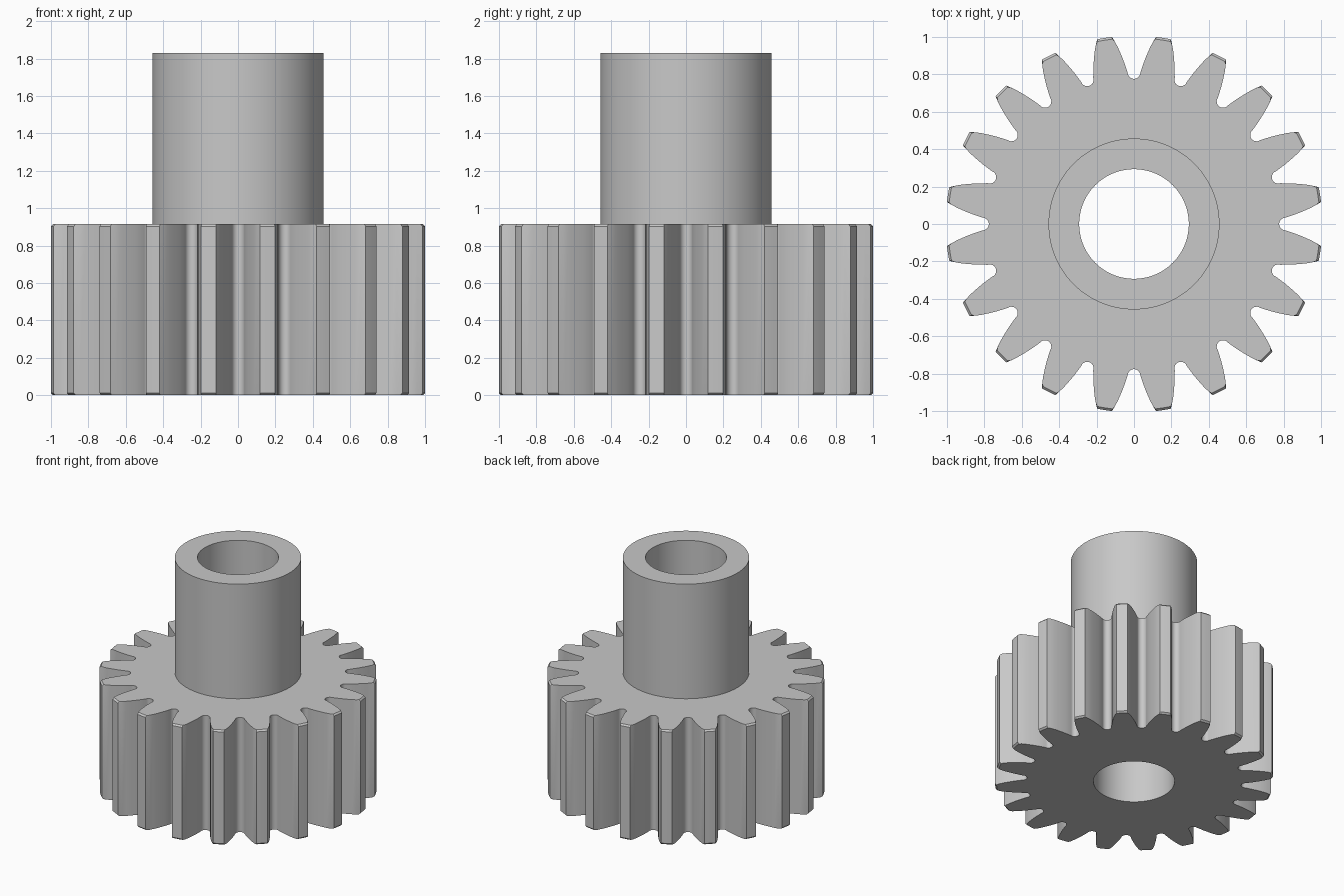
import bpy, bmesh, math
from math import sin, cos, pi, radians

cube = bpy.data.objects.get("Cube")
if cube:
    bpy.data.objects.remove(cube, do_unlink=True)

TEETH = 20
GEAR_TOP, HUB_TOP = 0.915, 1.83
HUB_R, BORE_R, TIP_R = 0.457, 0.293, 1.007
CHAMFER = 0.012

metal = bpy.data.materials.new("plain grey metal")
metal.use_nodes = True
GREY = (0.58, 0.58, 0.58, 1)
metal.diffuse_color = GREY
metal.node_tree.nodes["Principled BSDF"].inputs["Base Color"].default_value = GREY


def tooth_outline():
    """Polar points (radius, angle) around the whole gear, gap centred on angle 0."""
    pitch = 2 * pi / TEETH
    # right half of a gap: round root, then the curved flank up to the tip
    root_c, root_r = 0.81, 0.034
    half = []
    for i in range(1, 7):
        a = i * pi / 12
        x, y = root_r * sin(a), root_c - root_r * cos(a)
        half.append((math.hypot(x, y), math.atan2(x, y)))
    flank = [(0.86, 5.65), (0.89, 5.02), (0.92, 4.4), (0.95, 3.75), (0.98, 3.0), (TIP_R, 2.3)]
    half += [(r, pitch / 2 - radians(w)) for r, w in flank]
    tip = [(TIP_R, pitch / 2 + radians(w)) for w in (-1.15, 0, 1.15)]
    mirrored = [(r, pitch - a) for r, a in reversed(half)]
    one = [(root_c - root_r, 0)] + half + tip + mirrored
    return [(r, a + k * pitch) for k in range(TEETH) for r, a in one]


OUTLINE = tooth_outline()


def toothed(z, limit=TIP_R):
    return [(min(r, limit) * cos(a), min(r, limit) * sin(a), z) for r, a in OUTLINE]


def circle(radius, z):
    return [(radius * cos(a), radius * sin(a), z) for _, a in OUTLINE]


def skin(name, rings):
    """Joins a row of matching rings with quads."""
    bm = bmesh.new()
    loops = [[bm.verts.new(p) for p in ring] for ring in rings]
    n = len(OUTLINE)
    for low, high in zip(loops, loops[1:]):
        for i in range(n):
            j = (i + 1) % n
            bm.faces.new((low[i], low[j], high[j], high[i]))
    mesh = bpy.data.meshes.new(name)
    bm.to_mesh(mesh)
    bm.free()
    mesh.materials.append(metal)
    obj = bpy.data.objects.new(name, mesh)
    bpy.context.collection.objects.link(obj)
    bpy.ops.object.select_all(action='DESELECT')
    obj.select_set(True)
    bpy.context.view_layer.objects.active = obj
    bpy.ops.object.shade_smooth_by_angle(angle=radians(30))
    return obj


# toothed wheel with its bore and chamfered tooth tips
skin("gear_wheel", [
    circle(BORE_R, GEAR_TOP),
    circle(BORE_R, 0),
    toothed(0, TIP_R - CHAMFER),
    toothed(CHAMFER),
    toothed(GEAR_TOP - CHAMFER),
    toothed(GEAR_TOP, TIP_R - CHAMFER),
    circle(HUB_R, GEAR_TOP),
])

# hollow hub standing on the wheel
skin("hub_sleeve", [
    circle(HUB_R, GEAR_TOP),
    circle(HUB_R, HUB_TOP),
    circle(BORE_R, HUB_TOP),
    circle(BORE_R, GEAR_TOP),
])
